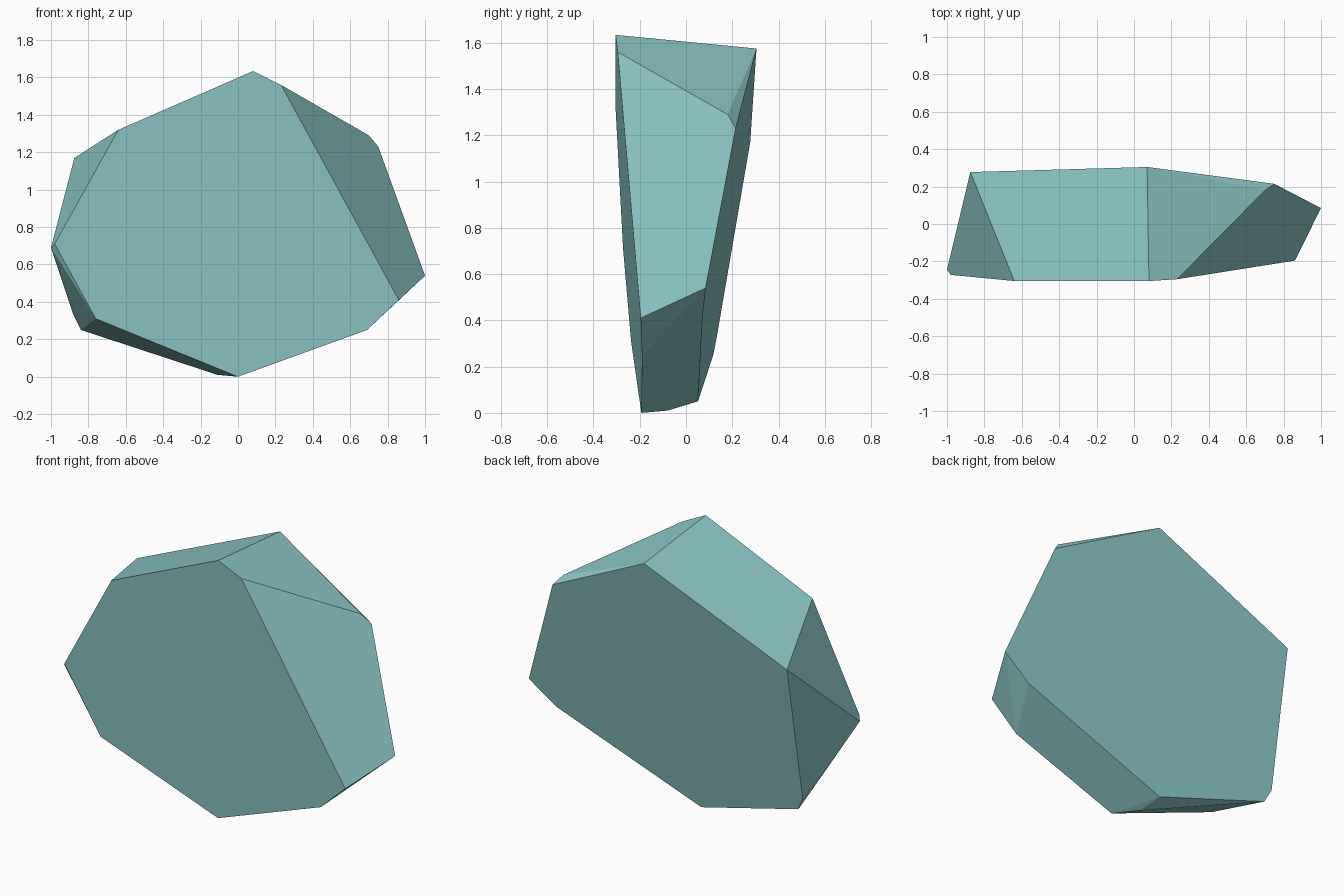
import bpy
import bmesh
import math

# Remove the default cube only
default_cube = bpy.data.objects.get("Cube")
if default_cube:
    bpy.data.objects.remove(default_cube, do_unlink=True)


def make_material(name, colour):
    material = bpy.data.materials.new(name)
    material.use_nodes = True
    material.diffuse_color = colour
    for node in material.node_tree.nodes:
        if node.type == "BSDF_PRINCIPLED":
            node.inputs["Base Color"].default_value = colour
            node.inputs["Roughness"].default_value = 0.8
    return material


def front_depth(x, z):
    """Depth of the sloping front facet."""
    return -0.193 + 0.030 * x - 0.070 * z


def back_depth(x, z):
    """Depth of the sloping back facet."""
    return 0.037 - 0.045 * x + 0.172 * z


# Outlines of the two broad facets, as (x, z)
front_outline = [(0.08, 1.634), (0.23, 1.56), (0.86, 0.41), (0.69, 0.25),
                 (0, 0), (-0.76, 0.31), (-0.98, 0.71), (-0.64, 1.32)]
back_outline = [(0.07, 1.575), (0.75, 1.23), (1, 0.54), (0.82, 0.41),
                (-0.14, 0.05), (-0.84, 0.25), (-0.88, 0.33), (-0.875, 1.17)]

# Corners between the broad facets, where the narrow rim facets meet
rim_corners = [(0.70, 0.18, 1.29), (-1, -0.245, 0.69), (-0.11, -0.08, 0.01)]

corners = [(x, front_depth(x, z), z) for x, z in front_outline]
corners += [(x, back_depth(x, z), z) for x, z in back_outline]
corners += rim_corners

# Wrap the corners in a faceted convex stone
bm = bmesh.new()
for corner in corners:
    bm.verts.new(corner)
bmesh.ops.convex_hull(bm, input=list(bm.verts))
loose = [v for v in bm.verts if not v.link_faces]
bmesh.ops.delete(bm, geom=loose, context="VERTS")

# Merge nearly level triangles into clean facets
bmesh.ops.dissolve_limit(bm, angle_limit=math.radians(4),
                         verts=list(bm.verts), edges=list(bm.edges))
bmesh.ops.recalc_face_normals(bm, faces=list(bm.faces))

mesh = bpy.data.meshes.new("faceted_stone")
bm.to_mesh(mesh)
bm.free()
mesh.materials.append(make_material("pale_teal", (0.27, 0.58, 0.58, 1.0)))

stone = bpy.data.objects.new("faceted_stone", mesh)
bpy.context.collection.objects.link(stone)
